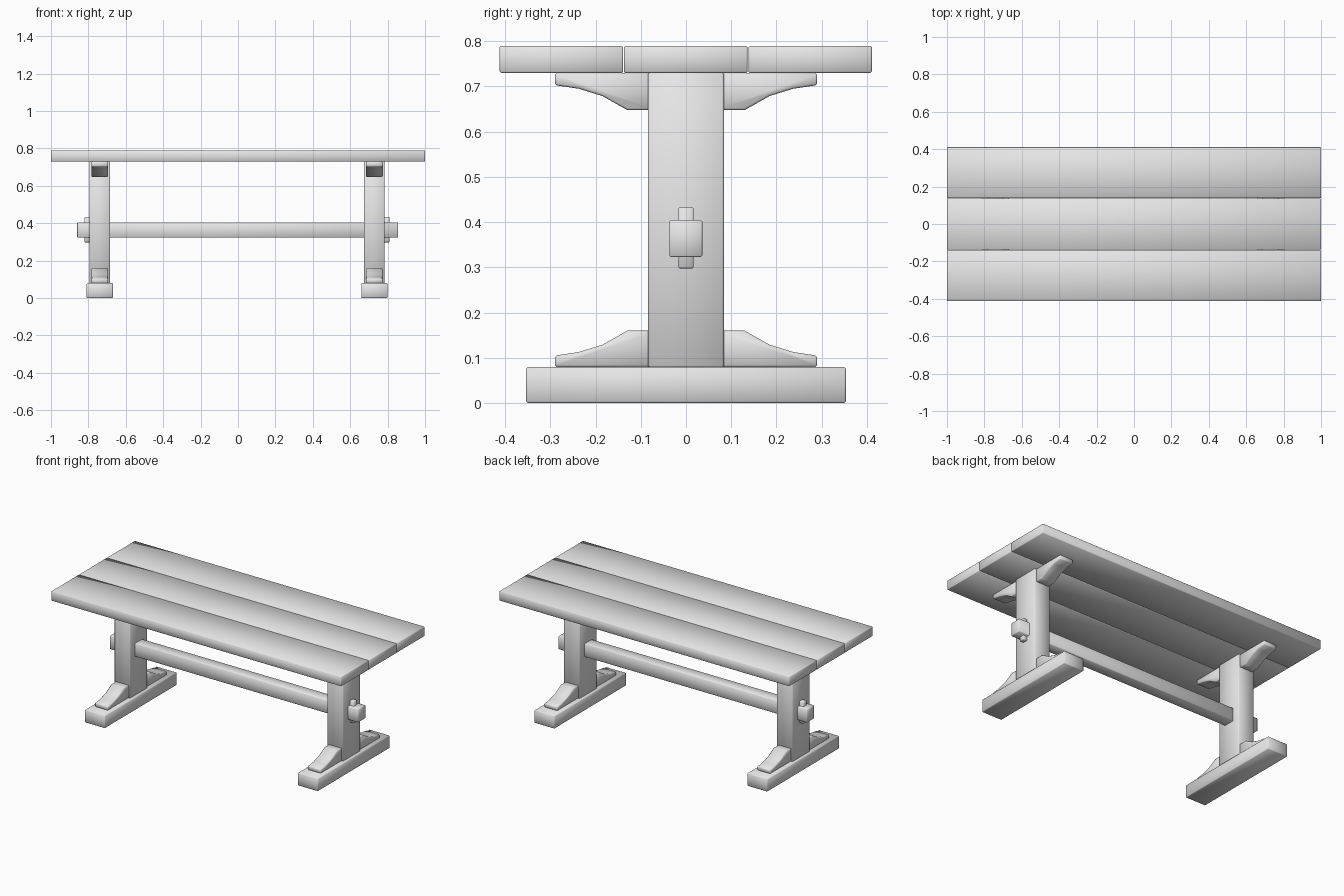
import bpy
import bmesh

if "Cube" in bpy.data.objects:
    bpy.data.objects.remove(bpy.data.objects["Cube"], do_unlink=True)

# Single plain timber colour
wood = bpy.data.materials.new("plain_grey_wood")
wood.use_nodes = True
GREY = (0.8, 0.8, 0.8, 1.0)
wood.diffuse_color = GREY
wood.node_tree.nodes["Principled BSDF"].inputs["Base Color"].default_value = GREY


def finish(name, bm, bevel):
    bmesh.ops.recalc_face_normals(bm, faces=bm.faces)
    for face in bm.faces:
        face.smooth = True
    mesh = bpy.data.meshes.new(name)
    bm.to_mesh(mesh)
    bm.free()
    mesh.materials.append(wood)
    obj = bpy.data.objects.new(name, mesh)
    bpy.context.collection.objects.link(obj)
    mod = obj.modifiers.new("eased_edges", 'BEVEL')
    mod.width = bevel
    mod.segments = 1
    return obj


def box(name, x, y, z, bevel=0.004):
    """Beveled beam spanning the given (min, max) ranges."""
    bm = bmesh.new()
    bmesh.ops.create_cube(bm, size=1)
    for v in bm.verts:
        for i, (lo, hi) in enumerate((x, y, z)):
            v.co[i] = lo if v.co[i] < 0 else hi
    return finish(name, bm, bevel)


def bracket(name, x, profile, bevel=0.004):
    """Curved brace: a (y, z) profile extruded along x."""
    bm = bmesh.new()
    face = bm.faces.new([bm.verts.new((x[0], y, z)) for y, z in profile])
    ext = bmesh.ops.extrude_face_region(bm, geom=[face])
    for v in ext["geom"]:
        if isinstance(v, bmesh.types.BMVert):
            v.co.x = x[1]
    return finish(name, bm, bevel)


def around(c, half):
    return (c - half, c + half)


# Table top of three planks
for name, y in (("front", (-0.412, -0.139)), ("middle", (-0.137, 0.136)),
                ("back", (0.138, 0.411))):
    box(f"{name}_plank", (-1, 1), y, (0.73, 0.79), 0.003)

# Brace outline, from the post out to the tip
BRACE = [(0.07, 0.08), (0.29, 0.08), (0.29, 0.105), (0.237, 0.113),
         (0.185, 0.129), (0.13, 0.16), (0.07, 0.16)]

# Two trestles, each with foot, post, four braces and a locking peg
for side, cx, out in (("right", -0.739, -1), ("left", 0.729, 1)):
    box(f"{side}_foot", around(cx, 0.07), (-0.354, 0.354), (0, 0.08))
    box(f"{side}_post", around(cx, 0.055), (-0.084, 0.084), (0.079, 0.731))
    for end, s in (("front", -1), ("back", 1)):
        lower = [(s * y, z) for y, z in BRACE]
        upper = [(s * y, 0.808 - z if z > 0.08 else 0.73) for y, z in BRACE]
        bracket(f"{side}_{end}_lower_brace", around(cx, 0.045), lower)
        bracket(f"{side}_{end}_upper_brace", around(cx, 0.045), upper)
    box(f"{side}_peg", around(cx + out * 0.065, 0.017), (-0.017, 0.017),
        (0.298, 0.433), 0.003)

# Long stretcher passing through both posts
box("stretcher", (-0.86, 0.855), (-0.037, 0.036), (0.323, 0.405), 0.003)
